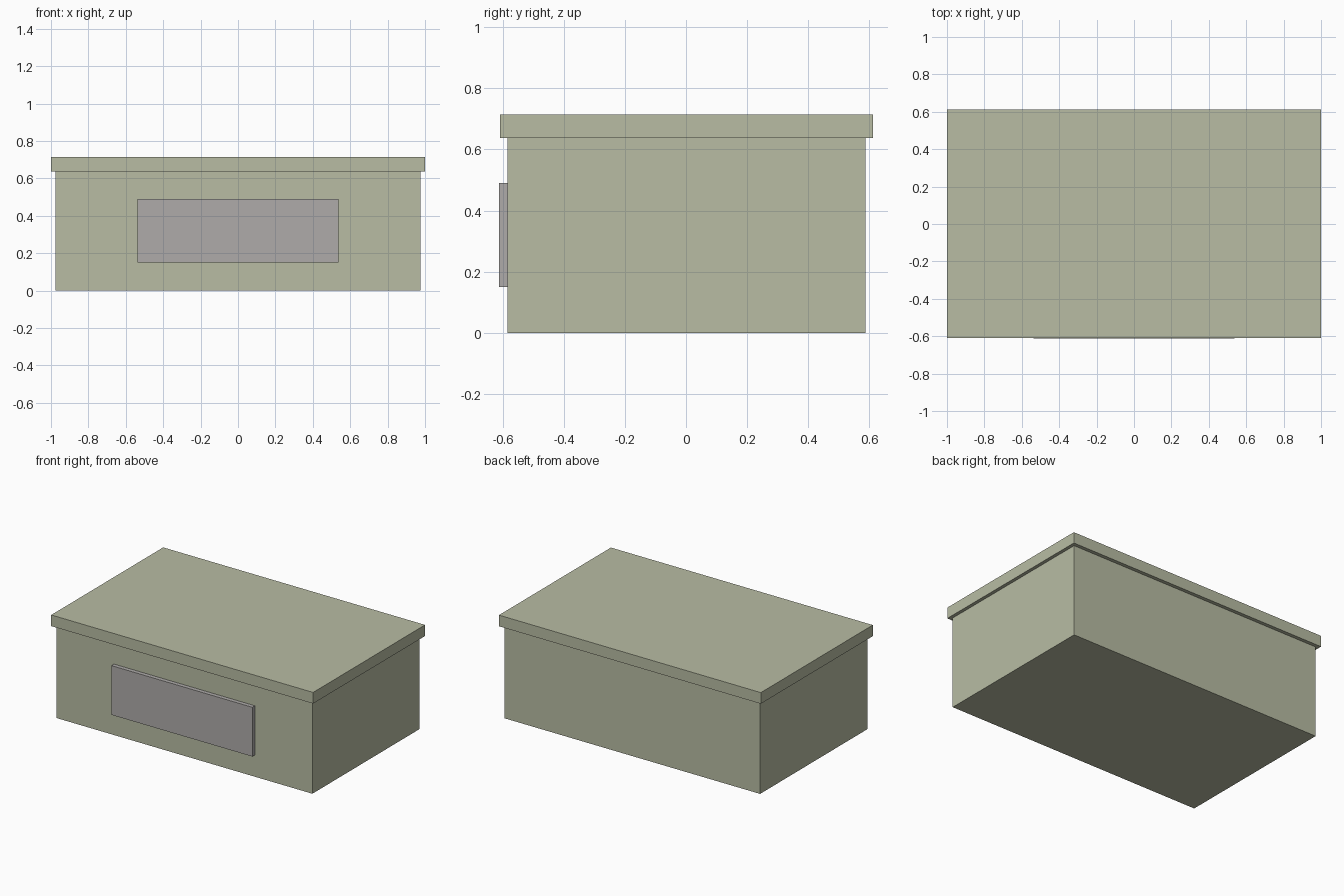
import bpy
import bmesh
from mathutils import Vector

default = bpy.data.objects.get("Cube")
if default:
    bpy.data.objects.remove(default, do_unlink=True)


def make_material(name, colour):
    mat = bpy.data.materials.new(name)
    mat.use_nodes = True
    mat.diffuse_color = colour
    mat.node_tree.nodes["Principled BSDF"].inputs["Base Color"].default_value = colour
    return mat


def make_box(name, low, high, mat):
    """Flat-faced box spanning two opposite corners."""
    low, high = Vector(low), Vector(high)
    bm = bmesh.new()
    bmesh.ops.create_cube(bm, size=1)
    for v in bm.verts:
        v.co = (low + high) / 2 + v.co * (high - low)
    mesh = bpy.data.meshes.new(name)
    bm.to_mesh(mesh)
    bm.free()
    mesh.materials.append(mat)
    obj = bpy.data.objects.new(name, mesh)
    bpy.context.collection.objects.link(obj)
    return obj


sage = make_material("sage green", (0.48, 0.505, 0.37, 1))
grey = make_material("warm grey", (0.425, 0.41, 0.40, 1))

# Box body, overhanging lid and raised front panel
make_box("box_body", (-0.977, -0.584, 0), (0.977, 0.587, 0.638), sage)
make_box("lid", (-1, -0.609, 0.638), (1, 0.612, 0.715), sage)
make_box("front_panel", (-0.538, -0.612, 0.15), (0.538, -0.584, 0.49), grey)
